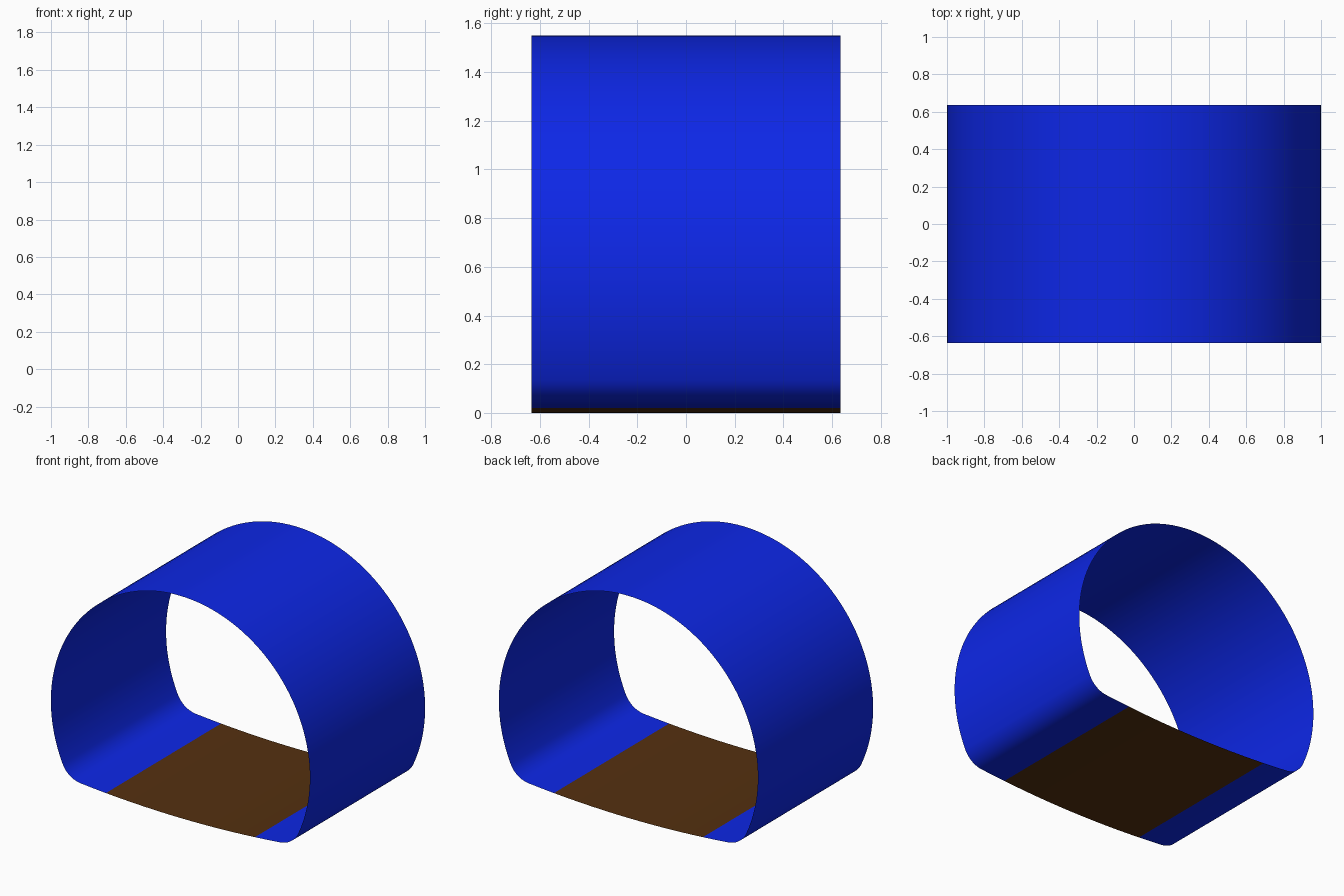
import bpy, bmesh
from math import sin, cos, asin, atan2, pi, sqrt

if "Cube" in bpy.data.objects:
    bpy.data.objects.remove(bpy.data.objects["Cube"])

HALF_LEN = 0.635        # half of the tunnel length
ROOF_R, ROOF_Z = 1.0, 0.55
FLOOR_R = 8.3           # very shallow invert arc
CORNER_R = 0.17
ROAD_X = 0.575          # half width of the roadway


def arc(cx, cz, r, a0, a1, n):
    return [(cx + r * cos(a0 + (a1 - a0) * i / n),
             cz + r * sin(a0 + (a1 - a0) * i / n)) for i in range(n + 1)]


def material(name, color):
    m = bpy.data.materials.new(name)
    m.diffuse_color = color
    m.use_nodes = True
    m.node_tree.nodes["Principled BSDF"].inputs["Base Color"].default_value = m.diffuse_color
    return m


def sheet(name, profile, mat):
    """Extrude an open x-z profile along y as a thin smooth sheet."""
    bm = bmesh.new()
    rows = [[bm.verts.new((x, y, z)) for x, z in profile]
            for y in (-HALF_LEN, HALF_LEN)]
    for i in range(len(profile) - 1):
        bm.faces.new((rows[0][i], rows[0][i + 1], rows[1][i + 1], rows[1][i]))
    for f in bm.faces:
        f.smooth = True
        f.normal_update()
    mesh = bpy.data.meshes.new(name)
    bm.to_mesh(mesh)
    bm.free()
    mesh.materials.append(mat)
    obj = bpy.data.objects.new(name, mesh)
    bpy.context.collection.objects.link(obj)
    return obj


# Corner fillet centre: tangent inside both the roof circle and the floor circle
a, b = ROOF_R - CORNER_R, FLOOR_R - CORNER_R
cz = (a * a - b * b - ROOF_Z ** 2 + FLOOR_R ** 2) / (2 * (FLOOR_R - ROOF_Z))
cx = sqrt(a * a - (cz - ROOF_Z) ** 2)
wall_angle = atan2(cz - ROOF_Z, cx)
floor_angle = atan2(cz - FLOOR_R, cx)
road_angle = -pi / 2 + asin(ROAD_X / FLOOR_R)

# Right half of the lining: floor edge, rounded corner, then wall up to the crown
half = arc(0, FLOOR_R, FLOOR_R, road_angle, floor_angle, 4)
half += arc(cx, cz, CORNER_R, floor_angle, wall_angle, 10)[1:]
half += arc(0, ROOF_Z, ROOF_R, wall_angle, pi / 2, 40)[1:]
lining = half + [(-x, z) for x, z in reversed(half[:-1])]
sheet("tunnel_lining", lining, material("blue", (0.004, 0.02, 0.8, 1)))

# Roadway strip in the middle of the floor
road = arc(0, FLOOR_R, FLOOR_R, -pi - road_angle, road_angle, 12)
sheet("roadway", road, material("brown", (0.09, 0.03, 0.005, 1)))
